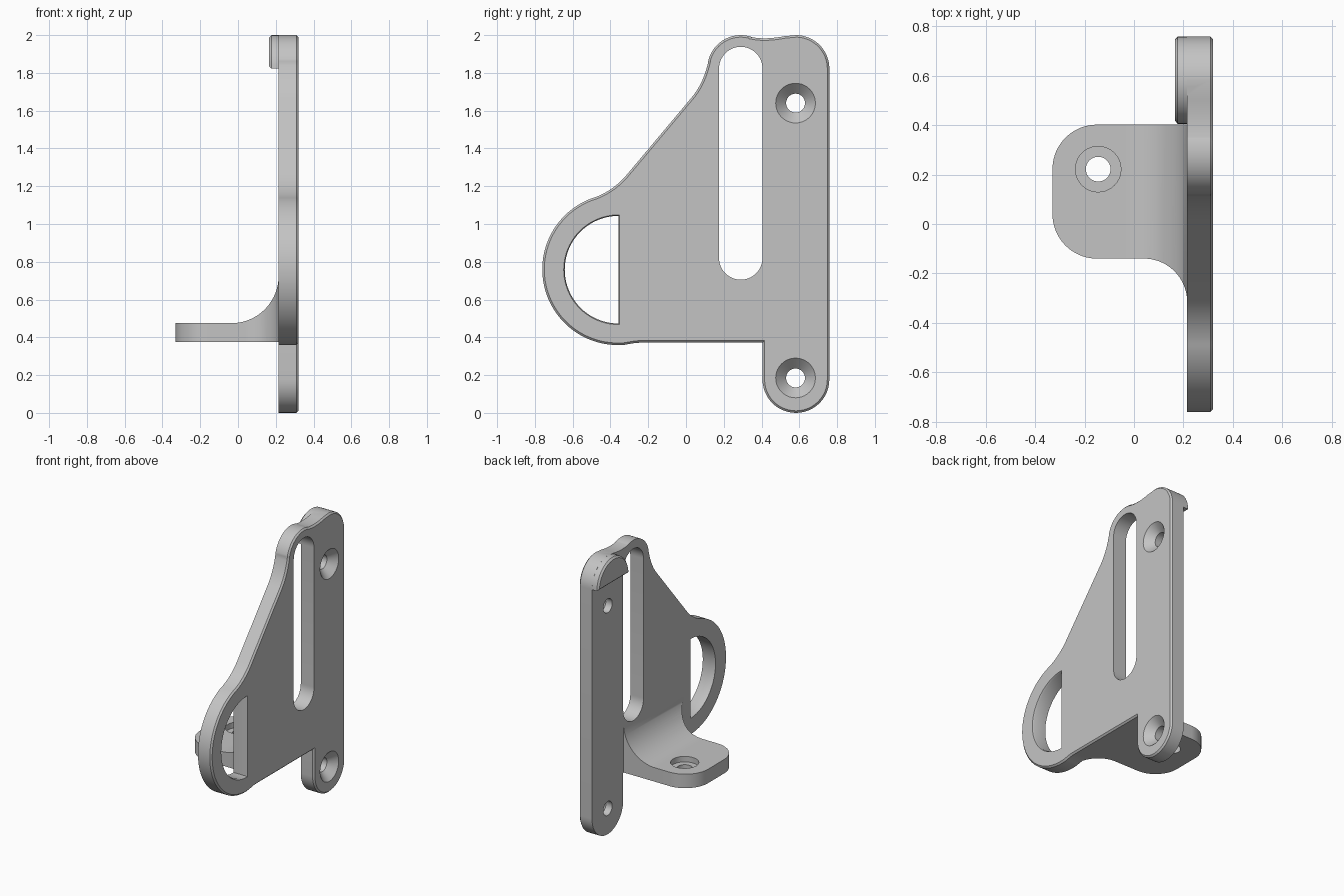
import bpy, bmesh
from math import cos, sin, radians
from mathutils import Vector

cube = bpy.data.objects.get("Cube")
if cube:
    bpy.data.objects.remove(cube)

grey = bpy.data.materials.new("light grey")
grey.use_nodes = True
colour = (0.55, 0.55, 0.55, 1)
grey.diffuse_color = colour
grey.node_tree.nodes["Principled BSDF"].inputs["Base Color"].default_value = colour


def arc(u, v, r, a, b, n=24):
    angles = [radians(a + (b - a) * i / n) for i in range(n + 1)]
    return [(u + r * cos(t), v + r * sin(t)) for t in angles]


def blend(a, b, c, n=10):
    """Quadratic curve from a to c, pulled towards b."""
    a, b, c = Vector(a), Vector(b), Vector(c)
    return [tuple(a * (1 - t) ** 2 + b * 2 * t * (1 - t) + c * t * t)
            for t in [i / n for i in range(n + 1)]]


def clean(points):
    out = []
    for p in map(Vector, points):
        if not out or (p - out[-1]).length > 0.0005:
            out.append(p)
    if (out[0] - out[-1]).length < 0.0005:
        out.pop()
    return out


def grow(points, d):
    """Offset a counter-clockwise outline outwards by d."""
    out = []
    for i, p in enumerate(points):
        e = (p - points[i - 1]).normalized()
        f = (points[(i + 1) % len(points)] - p).normalized()
        n, m = Vector((e.y, -e.x)), Vector((f.y, -f.x))
        out.append(p + (n + m) * d / (1 + n.dot(m)))
    return out


def loft(name, outline, sections, axis="x"):
    """Solid through copies of an outline at (height, growth) sections."""
    place = {"x": lambda p, h: (h, p.x, p.y),
             "y": lambda p, h: (p.x, h, p.y),
             "z": lambda p, h: (p.x, p.y, h)}[axis]
    outline = clean(outline)
    bm = bmesh.new()
    rings = [[bm.verts.new(place(p, h)) for p in grow(outline, d)] for h, d in sections]
    bm.faces.new(rings[0])
    bm.faces.new(rings[-1])
    for lo, hi in zip(rings, rings[1:]):
        for i in range(len(lo)):
            bm.faces.new((lo[i - 1], lo[i], hi[i], hi[i - 1]))
    bmesh.ops.recalc_face_normals(bm, faces=bm.faces)
    mesh = bpy.data.meshes.new(name)
    bm.to_mesh(mesh)
    bm.free()
    mesh.materials.append(grey)
    obj = bpy.data.objects.new(name, mesh)
    bpy.context.collection.objects.link(obj)
    return obj


def combine(obj, tool, operation):
    mod = obj.modifiers.new("combine", "BOOLEAN")
    mod.operation, mod.solver, mod.object = operation, "EXACT", tool
    bpy.context.view_layer.objects.active = obj
    bpy.ops.object.modifier_apply(modifier=mod.name)
    bpy.data.objects.remove(tool)


BACK, FACE, EDGE = 0.215, 0.32, 0.011

# Upright plate with a softened outer rim
outline = (
    [(0.405, 0.372)]
    + arc(0.582, 0.177, 0.177, 180, 360)
    + arc(0.582, 1.823, 0.177, 0, 90)
    + blend((0.52, 1.994), (0.42, 1.975), (0.35, 1.989))
    + arc(0.29, 1.823, 0.177, 70, 167)
    + blend((0.118, 1.86), (0.093, 1.745), (0.03, 1.67))
    + blend((-0.31, 1.265), (-0.38, 1.18), (-0.48, 1.142))
    + arc(-0.36, 0.76, 0.401, 110, 274, 48)
    + blend((-0.32, 0.361), (-0.27, 0.372), (-0.23, 0.372))
)
bracket = loft("bracket", outline, [(BACK, 0), (FACE - EDGE, 0), (FACE, -EDGE)])

# Half-round lip behind the top corner
lip = loft("lip", arc(0.582, 1.823, 0.1765, 0, 180),
           [(0.165, -0.012), (0.177, 0), (0.25, 0)])
combine(bracket, lip, "UNION")

# Horizontal flange, filleted into the plate above and at its front
side_profile = ([(-0.4, 0.375), (0.25, 0.375), (0.25, 0.725)]
                + arc(-0.035, 0.725, 0.25, 0, -90) + [(-0.4, 0.475)])
plan = ([(0.25, -0.315), (0.25, 0.402)]
        + arc(-0.15, 0.222, 0.18, 90, 180)
        + arc(-0.15, 0.04, 0.18, 180, 270)
        + arc(0.04, -0.315, 0.175, 90, 0))
flange = loft("flange", side_profile, [(-0.5, 0), (0.5, 0)], "y")
combine(flange, loft("plan", plan, [(0.2, 0), (0.9, 0)], "z"), "INTERSECT")
bore = loft("bore", arc(-0.145, 0.222, 0.05, 0, 360, 40),
            [(0.3, 0), (0.435, 0), (0.4351, 0.042), (0.6, 0.042)], "z")
combine(flange, bore, "DIFFERENCE")
combine(bracket, flange, "UNION")

# Long slot and D-shaped window, both with a softened outer rim
rim = [(0.1, 0), (FACE - EDGE, 0), (FACE + EDGE, 2 * EDGE)]
slot = arc(0.29, 0.82, 0.115, 180, 360) + arc(0.29, 1.823, 0.115, 0, 180)
combine(bracket, loft("slot", slot, [(0.1, 0), (0.4, 0)]), "DIFFERENCE")
window = arc(-0.357, 0.758, 0.285, 90, 270, 40)
combine(bracket, loft("window", window, [(h, d / 2) for h, d in rim]), "DIFFERENCE")

# Countersunk screw holes
for z in (0.185, 1.64):
    hole = loft("screw_hole", arc(0.58, z, 0.05, 0, 360, 40),
                [(0.1, 0), (0.265, 0), (FACE, 0.055), (0.33, 0.065)])
    combine(bracket, hole, "DIFFERENCE")

bpy.ops.object.select_all(action="DESELECT")
bracket.select_set(True)
bpy.context.view_layer.objects.active = bracket
bpy.ops.object.shade_smooth_by_angle(angle=radians(30))
